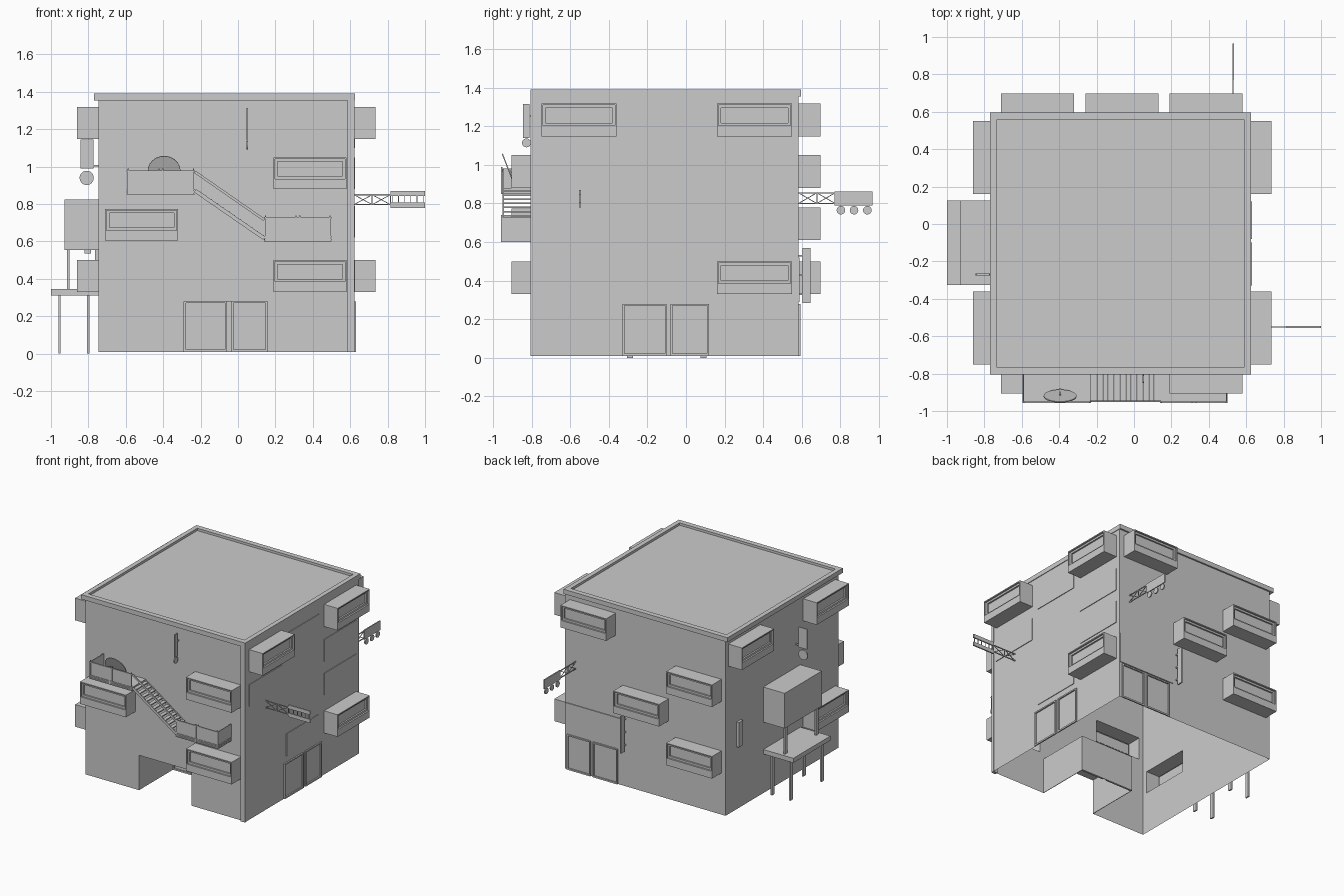
import bpy, bmesh, math
from mathutils import Vector, Matrix

if "Cube" in bpy.data.objects:
    bpy.data.objects.remove(bpy.data.objects["Cube"])

X0, X1, Y0, Y1, ZB, ZT = -0.745, 0.62, -0.79, 0.583, 0.01, 1.365

# wall coordinates: u along the wall, v up, w outward
def P(side, u, v, w=0.0):
    return Vector({'front': (u, Y0 - w, v), 'back': (u, Y1 + w, v),
                   'right': (X1 + w, u, v), 'left': (X0 - w, u, v)}[side])

def finish(name, bm, recalc=True):
    if recalc:
        bmesh.ops.recalc_face_normals(bm, faces=bm.faces)
    me = bpy.data.meshes.new(name)
    bm.to_mesh(me)
    bm.free()
    ob = bpy.data.objects.new(name, me)
    bpy.context.collection.objects.link(ob)
    return ob

def box(bm, a, b):
    c = [(a[i] + b[i]) / 2 for i in range(3)]
    s = [abs(b[i] - a[i]) for i in range(3)]
    bmesh.ops.create_cube(bm, size=1, matrix=Matrix.Translation(c) @ Matrix.Diagonal((*s, 1)))

def wbox(bm, side, u0, u1, v0, v1, w0, w1):
    box(bm, P(side, u0, v0, w0), P(side, u1, v1, w1))

def beam(bm, a, b, tx, ty):
    a, b = Vector(a), Vector(b)
    d = b - a
    m = Matrix.Translation((a + b) / 2) @ d.to_track_quat('Z', 'Y').to_matrix().to_4x4()
    bmesh.ops.create_cube(bm, size=1, matrix=m @ Matrix.Diagonal((tx, ty, d.length, 1)))

def disc(bm, c, axis, r, t):
    m = Matrix.Translation(c) @ Vector(axis).to_track_quat('Z', 'Y').to_matrix().to_4x4()
    bmesh.ops.create_cone(bm, cap_ends=True, segments=24, radius1=r, radius2=r, depth=t, matrix=m)

# window pods: side, u start, v start
A, B, C = -0.75, -0.30, 0.16
pods = [('front', -0.71, 0.605), ('front', 0.19, 0.88), ('front', 0.19, 0.33),
        ('right', A, 1.148), ('right', C, 1.148), ('right', C, 0.33),
        ('back', 0.19, 1.148), ('back', -0.71, 0.88), ('back', -0.26, 0.61), ('back', -0.71, 0.33),
        ('left', C, 1.148), ('left', A, 1.148), ('left', A, 0.33)]
PW, PH = 0.39, 0.17

# walls with openings behind the pods and at the entrance
for side in ('front', 'right', 'back', 'left'):
    lo, hi = (X0, X1) if side in ('front', 'back') else (Y0, Y1)
    holes = [(u, u + PW, v, v + PH) for s, u, v in pods if s == side]
    if side == 'front':
        holes.append((-0.29, 0.16, ZB, 0.28))
    us = sorted({lo, hi, *[h[0] for h in holes], *[h[1] for h in holes]})
    vs = sorted({ZB, ZT, *[h[2] for h in holes], *[h[3] for h in holes]})
    bm = bmesh.new()
    for a, b in zip(us, us[1:]):
        for c, d in zip(vs, vs[1:]):
            mu, mv = (a + b) / 2, (c + d) / 2
            if any(h[0] < mu < h[1] and h[2] < mv < h[3] for h in holes):
                continue
            f = [P(side, *q) for q in ((a, c), (b, c), (b, d), (a, d))]
            if side in ('back', 'left'):
                f.reverse()
            bm.faces.new([bm.verts.new(q) for q in f])
    bmesh.ops.remove_doubles(bm, verts=bm.verts, dist=1e-4)
    finish(side + '_wall', bm, False)

# pods: nested rectangles bridged into a frame with a recessed pane
def pod(side, u, v):
    def rect(i, b, t, w):
        return [P(side, *q, w) for q in ((u + i, v + b), (u + PW - i, v + b),
                                         (u + PW - i, v + PH - t), (u + i, v + PH - t))]
    d = 0.115
    loops = [rect(0, 0, 0, 0), rect(0, 0, 0, d), rect(.008, .055, .008, d),
             rect(.008, .055, .008, d - .012), rect(.022, .07, .022, d - .012), rect(.022, .07, .022, d - .024)]
    bm = bmesh.new()
    L = [[bm.verts.new(p) for p in l] for l in loops]
    for p, q in zip(L, L[1:]):
        for i in range(4):
            j = (i + 1) % 4
            f = [p[i], p[j], q[j], q[i]]
            bm.faces.new(f if side in ('front', 'right') else f[::-1])
    bm.faces.new(L[-1] if side in ('front', 'right') else L[-1][::-1])
    finish('window_pod_' + side, bm, False)

for p in pods:
    pod(*p)

# roof slab and rim, corner strips
bm = bmesh.new()
box(bm, (-0.74, -0.785, 1.36), (0.60, 0.57, 1.372))
RX0, RX1, RY0, RY1 = -0.77, 0.625, -0.805, 0.595
box(bm, (RX0, RY0, 1.355), (RX1, RY0 + .04, 1.39))
box(bm, (RX0, RY1 - .04, 1.355), (RX1, RY1, 1.39))
box(bm, (RX0, RY0 + .04, 1.355), (RX0 + .035, RY1 - .04, 1.39))
box(bm, (RX1 - .035, RY0 + .04, 1.355), (RX1, RY1 - .04, 1.39))
finish('roof', bm)
bm = bmesh.new()
box(bm, (0.585, -0.805, ZB), (0.622, -0.78, 1.355))
finish('corner_strip', bm)

# entrance recess
bm = bmesh.new()
D = -0.42
for u in (-0.29, 0.16):
    wbox(bm, 'front', u - .002, u + .002, ZB, 0.28, 0, D)
wbox(bm, 'front', -0.29, 0.16, 0.278, 0.284, 0, D)
wbox(bm, 'front', -0.29, 0.16, ZB, 0.28, D, D - .005)
finish('entrance_recess', bm)

# door frames
def doors(side, w, *spans):
    bm = bmesh.new()
    for a, b in spans:
        wbox(bm, side, a, a + .01, ZB, 0.28, w, w + .01)
        wbox(bm, side, b - .01, b, ZB, 0.28, w, w + .01)
        wbox(bm, side, a, b, 0.27, 0.28, w, w + .01)
        wbox(bm, side, a, b, ZB, 0.022, w, w + .01)
    finish('doors_' + side, bm)
doors('front', D, (-0.288, -0.06), (-0.035, 0.158))
doors('right', 0, (-0.33, -0.10), (-0.08, 0.12))
doors('back', 0, (0.17, 0.38), (0.40, 0.60))

# thin cladding panels
bm = bmesh.new()
for s, u, v in (('right', A, .88), ('right', B, .33), ('right', C, .88), ('right', C, .62), ('right', B, 1.1)):
    wbox(bm, s, u, u + PW, v, v + PH, -.002, .005)
wbox(bm, 'back', 0.14, 0.615, 0.29, 0.52, -.002, .006)
wbox(bm, 'left', 0.40, 0.45, 0.49, 0.68, 0, .02)
finish('wall_panels', bm)

# booth on stilts at the left
bm = bmesh.new()
box(bm, (-0.927, -0.325, 0.555), (X0, 0.125, 0.825))
finish('booth', bm)
bm = bmesh.new()
box(bm, (-1.0, -0.325, 0.31), (X0, 0.125, 0.345))
for y in (-0.29, 0.09):
    for x in (-0.955, -0.80):
        box(bm, (x - .006, y - .015, 0), (x + .006, y + .015, 0.31))
    box(bm, (-0.914, y - .015, 0.345), (-0.902, y + .015, 0.555))
box(bm, (-0.82, -0.15, 0.535), (-0.785, -0.05, 0.555))
finish('stilt_platform', bm)

# balconies: grated floor, solid parapet, posts
YF = -0.958
def balcony(name, a, b, z, top, end):
    bm = bmesh.new()
    for i in range(4):
        box(bm, (a, YF, z + i * .008), (b, Y0, z + i * .008 + .005))
    box(bm, (a + .004, YF + .004, z), (b - .004, Y0, z + .028))
    box(bm, (a + .005, YF + .004, z + .028), (b - .005, YF + .008, top))
    box(bm, (end - .003, YF + .004, z + .028), (end + .003, Y0, top))
    box(bm, (a, YF, top - .006), (b, YF + .01, top))
    m = (a + b) / 2
    for x in (a + .008, m - .01, m + .01, b - .008):
        box(bm, (x - .003, YF, z), (x + .003, YF + .008, top + .01))
    finish(name, bm)
balcony('upper_balcony', -0.595, -0.23, 0.85, 0.98, -0.59)
balcony('lower_balcony', 0.14, 0.50, 0.60, 0.73, 0.495)

# stairs with stringers and handrails
bm = bmesh.new()
n = 12
for i in range(n):
    t = (i + .5) / n
    x, z = -0.23 + .37 * t, 0.875 - .255 * t
    box(bm, (x - .014, -0.945, z - .004), (x + .014, -0.80, z + .004))
for y in (-0.948, -0.80):
    beam(bm, (-0.23, y, 0.872), (0.14, y, 0.617), .006, .02)
beam(bm, (-0.23, -0.948, 0.972), (0.14, -0.948, 0.715), .008, .014)
finish('stairs', bm)

# dish on the upper balcony
bm = bmesh.new()
disc(bm, (-0.395, -0.92, 0.975), (0, -0.92, -0.36), .088, .006)
beam(bm, (-0.395, -0.915, 0.975), (-0.395, -0.88, 0.87), .008, .008)
finish('dish', bm)

# truss bracket in the plane of an outward wall axis
def truss(bm, side, u, w1, v0, v1, n):
    for v in (v0, v1):
        beam(bm, P(side, u, v, 0), P(side, u, v, w1), .006, .006)
    for i in range(n):
        a, b = w1 * i / n, w1 * (i + 1) / n
        beam(bm, P(side, u, v0, a), P(side, u, v1, b), .004, .004)
        beam(bm, P(side, u, v1, a), P(side, u, v0, b), .004, .004)
        beam(bm, P(side, u, v0, b), P(side, u, v1, b), .005, .005)

# right sign: two bars with ties
bm = bmesh.new()
truss(bm, 'right', -0.55, .195, .797, .85, 2)
for v in (.78, .843):
    wbox(bm, 'right', -.555, -.545, v, v + .028, .195, .38)
for i in range(6):
    w = .205 + .033 * i
    wbox(bm, 'right', -.552, -.548, .80, .85, w - .002, w + .002)
finish('right_sign', bm)

# back sign: plate with hanging discs
bm = bmesh.new()
truss(bm, 'back', 0.53, .19, .80, .855, 2)
wbox(bm, 'back', .526, .534, .79, .862, .188, .383)
for w in (.22, .288, .357):
    disc(bm, P('back', .53, .765, w), (1, 0, 0), .022, .008)
finish('back_sign', bm)

# upright sign beside the back doors
bm = bmesh.new()
wbox(bm, 'back', .10, .11, .285, .57, .022, .062)
for v in (.33, .43, .53):
    wbox(bm, 'back', .10, .11, v - .004, v + .004, 0, .022)
finish('upright_sign', bm)

# hanging signs with a disc below
bm = bmesh.new()
wbox(bm, 'front', .046, .054, 1.14, 1.315, .02, .055)
wbox(bm, 'front', .047, .053, 1.25, 1.258, 0, .02)
disc(bm, P('front', .05, 1.114, .037), (1, 0, 0), .023, .008)
finish('front_hanging_sign', bm)
bm = bmesh.new()
wbox(bm, 'left', -.275, -.265, .99, 1.145, .028, .097)
wbox(bm, 'left', -.273, -.267, 1.0, 1.01, 0, .03)
disc(bm, P('left', -.27, .94, .064), (0, 1, 0), .038, .01)
finish('left_hanging_sign', bm)
